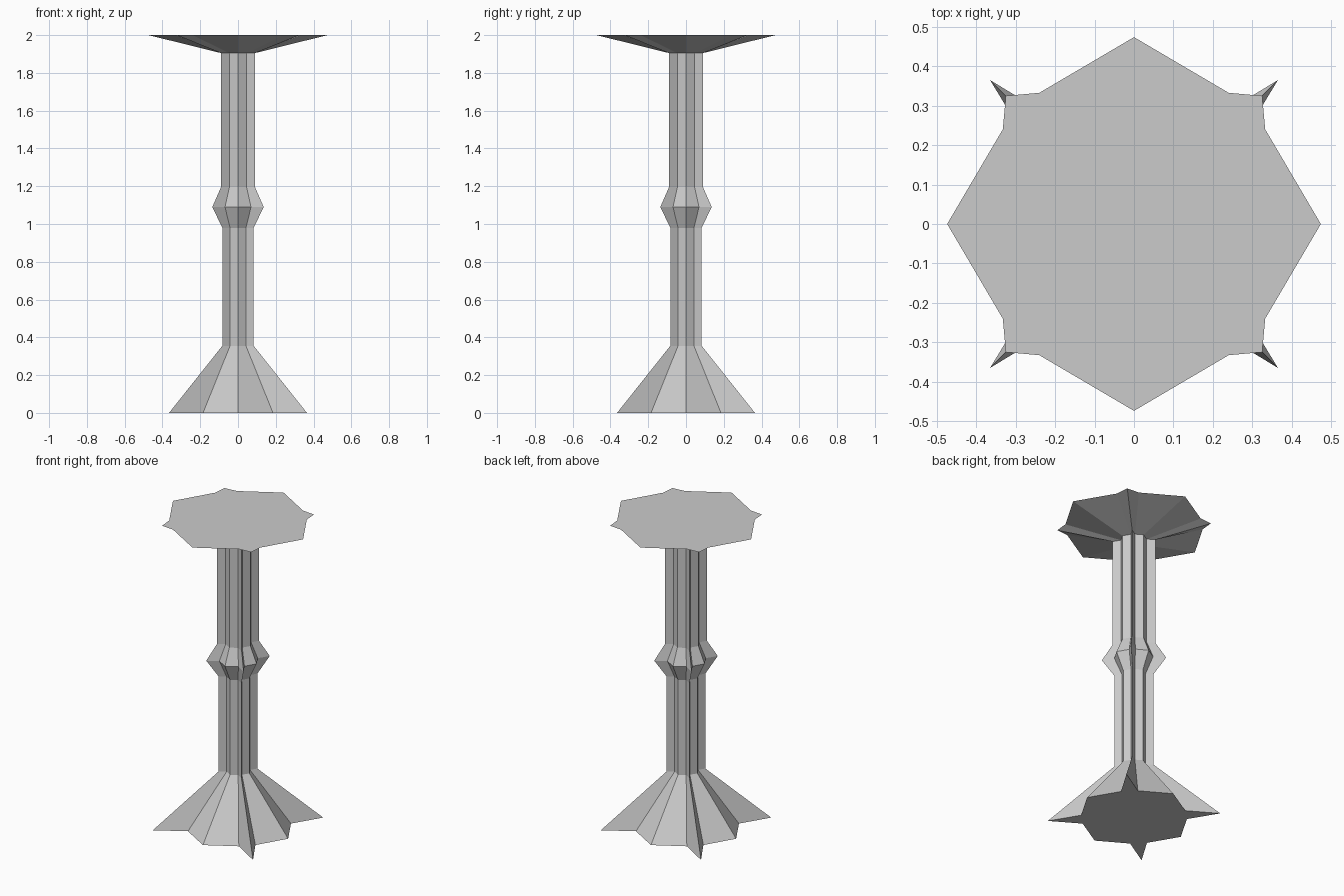
import bpy, bmesh
from mathutils import Matrix

if "Cube" in bpy.data.objects:
    bpy.data.objects.remove(bpy.data.objects["Cube"])

# Star cross-section, one quarter, unit size: axis point, shoulder, diagonal rib, shoulder
SHOULDER = (0.507, 0.702)


def section(size, rib):
    a, b = SHOULDER
    quarter = [(1, 0), (b, a), (rib, rib), (a, b)]
    pts = []
    for k in range(4):
        for x, y in quarter:
            for _ in range(k):
                x, y = -y, x
            pts.append((x * size, y * size))
    return pts


def loft(name, rings, cap_bottom=False, cap_top=False):
    # rings: (height, size, diagonal rib reach)
    bm = bmesh.new()
    loops = [[bm.verts.new((x, y, z)) for x, y in section(s, rib)]
             for z, s, rib in rings]
    for lo, hi in zip(loops, loops[1:]):
        n = len(lo)
        for i in range(n):
            j = (i + 1) % n
            bm.faces.new((lo[i], lo[j], hi[j], hi[i]))
    if cap_bottom:
        bm.faces.new(loops[0][::-1])
    if cap_top:
        bm.faces.new(loops[-1])
    me = bpy.data.meshes.new(name)
    bm.to_mesh(me)
    bm.free()
    ob = bpy.data.objects.new(name, me)
    bpy.context.collection.objects.link(ob)
    return ob


# Flared foot
loft("foot", [(0, 0.365, 1), (0.355, 0.083, 1)], cap_bottom=True)
# Lower ribbed shaft
loft("lower_shaft", [(0.355, 0.083, 1), (0.98, 0.083, 1)])
# Collar ring around the middle
loft("collar", [(0.98, 0.083, 1), (1.09, 0.136, 1), (1.195, 0.09, 1)])
# Upper ribbed shaft
loft("upper_shaft", [(1.195, 0.09, 1), (1.905, 0.09, 1)])
# Wide flat top, with shortened diagonal ribs
loft("table_top", [(1.905, 0.09, 1), (2.0, 0.474, 0.686)], cap_top=True)
